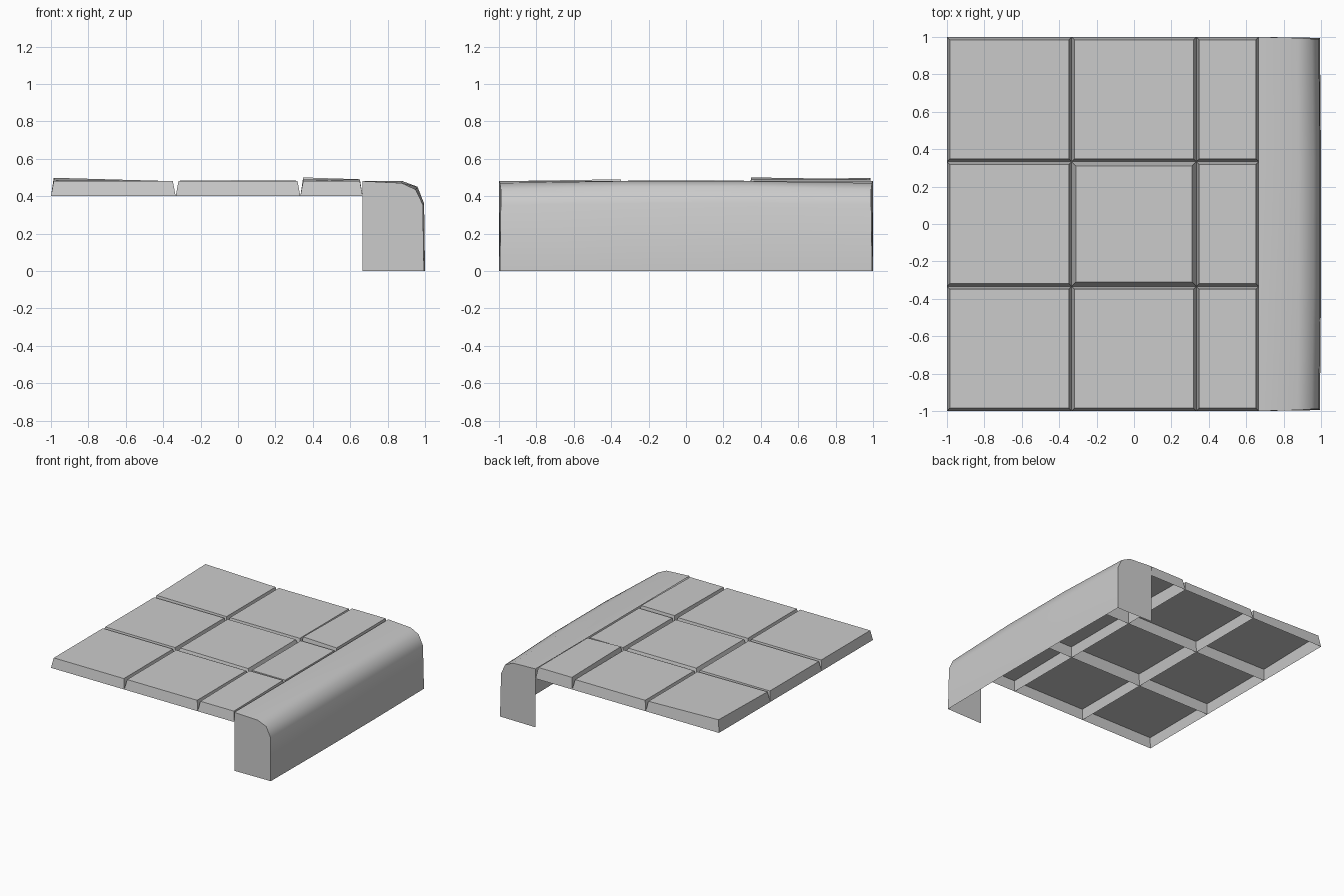
import bpy, bmesh
from math import radians

if "Cube" in bpy.data.objects:
    bpy.data.objects.remove(bpy.data.objects["Cube"])

T = 1 / 3
BASE, TOP = 0.40, 0.48


def mesh_object(name, verts, faces):
    mesh = bpy.data.meshes.new(name)
    mesh.from_pydata(verts, [], faces)
    obj = bpy.data.objects.new(name, mesh)
    bpy.context.collection.objects.link(obj)
    return obj


# Paving slab: open underneath, tapered sides, individually tilted top
def slab(name, x0, x1, y0, y1, inset=0.016, lift=(0, 0, 0, 0)):
    corners = [(x0, y0, 1, 1), (x1, y0, -1, 1), (x1, y1, -1, -1), (x0, y1, 1, -1)]
    verts = [(x, y, BASE) for x, y, _, _ in corners]
    verts += [(x + sx * inset, y + sy * inset, TOP + h)
              for (x, y, sx, sy), h in zip(corners, lift)]
    faces = [(i, (i + 1) % 4, (i + 1) % 4 + 4, i + 4) for i in range(4)]
    mesh_object(name, verts, faces + [(4, 5, 6, 7)])


# Corner lifts, counter-clockwise from front left
lifts = {
    (0, 2): (0.005, 0, 0, 0.018),
    (2, 2): (0.02, 0.01, 0.01, 0.01),
    (2, 0): (0, 0, 0.01, 0.008),
    (1, 1): (0.004, 0, 0.003, 0.004),
}
xs = [-1, -T, T, 2 * T]
ys = [-1, -T, T, 1]
for i in range(3):
    for j in range(3):
        slab(f"paving_slab_{i}_{j}", xs[i], xs[i + 1], ys[j], ys[j + 1],
             inset=0.024 if (i, j) == (1, 1) else 0.015,
             lift=lifts.get((i, j), (0, 0, 0, 0)))

# Curb: rounded profile swept along y, slightly lower and narrower at its ends
middle = [(2 * T, 0.48), (0.88, 0.48), (0.96, 0.45), (0.995, 0.36), (1.0, 0.0)]
end = [(2 * T, 0.48), (0.875, 0.47), (0.95, 0.435), (0.988, 0.355), (0.994, 0.0)]
end_y = [1.0, 0.995, 0.99, 0.99, 0.995]
n = len(middle)
verts = [(x, -y, z) for (x, z), y in zip(end, end_y)]
for y in (-T, T):
    verts += [(x, y, z) for x, z in middle]
verts += [(x, y, z) for (x, z), y in zip(end, end_y)]
faces = [(s * n + k, s * n + k + 1, (s + 1) * n + k + 1, (s + 1) * n + k)
         for s in range(3) for k in range(n - 1)]
# End caps, open at the back and underneath
verts += [(2 * T, -1, 0), (2 * T, 1, 0)]
faces += [tuple([4 * n] + list(range(n - 1, -1, -1))),
          tuple([4 * n + 1] + list(range(3 * n, 4 * n)))]
curb = mesh_object("curb", verts, faces)
bm = bmesh.new()
bm.from_mesh(curb.data)
bmesh.ops.recalc_face_normals(bm, faces=bm.faces)
# Keep the normals pointing outwards
bm.faces.ensure_lookup_table()
if bm.faces[0].normal.z < 0:
    bmesh.ops.reverse_faces(bm, faces=bm.faces)
bm.to_mesh(curb.data)
bm.free()
bpy.context.view_layer.objects.active = curb
curb.select_set(True)
bpy.ops.object.shade_smooth_by_angle(angle=radians(50))
